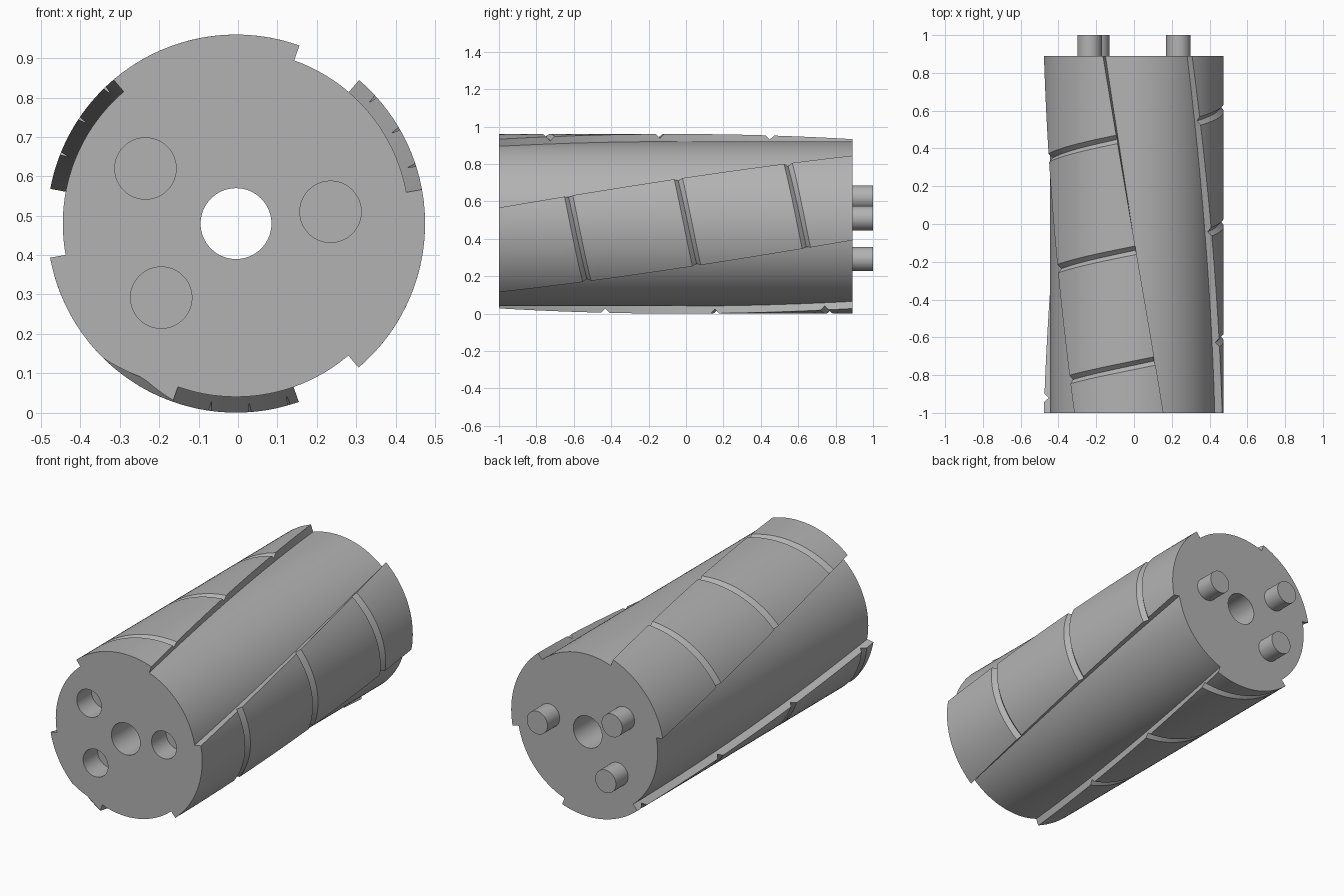
import bpy, bmesh, math

cube = bpy.data.objects.get("Cube")
if cube:
    bpy.data.objects.remove(cube, do_unlink=True)

CX, CZ = -0.005, 0.48          # roller axis
FRONT, BACK = -1.0, 0.89       # end faces
R_CORE, R_PAD = 0.44, 0.48
PAD_WIDTH = 60                 # degrees
TWIST = 39 / (BACK - FRONT)    # degrees per unit of length
PITCH, START = 0.607, -0.597   # thread groove lead and phase
HALF, DEPTH = 0.023, 0.023     # thread groove size
SOCKETS = [(-0.235, 0.62), (0.235, 0.51), (-0.195, 0.292)]

gray = bpy.data.materials.new("steel_gray")
gray.use_nodes = True
colour = (0.45, 0.45, 0.45, 1)
gray.diffuse_color = colour
gray.node_tree.nodes["Principled BSDF"].inputs["Base Color"].default_value = colour


def smooth(obj):
    bpy.ops.object.select_all(action="DESELECT")
    obj.select_set(True)
    bpy.context.view_layer.objects.active = obj
    bpy.ops.object.shade_smooth_by_angle(angle=math.radians(25))


def rod(name, x, z, radius, y0, y1, sides=48):
    bpy.ops.mesh.primitive_cylinder_add(
        vertices=sides, radius=radius, depth=y1 - y0,
        location=(x, (y0 + y1) / 2, z), rotation=(math.pi / 2, 0, 0))
    obj = bpy.context.object
    obj.name = name
    obj.data.materials.append(gray)
    return obj


def drill(target, cutter):
    cutter.hide_render = True
    mod = target.modifiers.new("drill", "BOOLEAN")
    mod.operation = "DIFFERENCE"
    mod.solver = "EXACT"
    mod.object = cutter
    bpy.context.view_layer.objects.active = target
    bpy.ops.object.modifier_apply(modifier=mod.name)
    bpy.data.objects.remove(cutter, do_unlink=True)


def pad_radius(y, angle):
    # Radius drops into a V where the continuous thread crosses the pad
    turns = (y + PITCH * angle / 360 - START) / PITCH
    distance = abs(turns - round(turns)) * PITCH
    return R_PAD - DEPTH * max(0, 1 - distance / HALF)


def helical_pad(name, first_angle, steps=24):
    # Stations follow the thread, so every groove edge lies on a mesh edge
    offsets = [-HALF, 0, HALF] + [HALF + (PITCH - 2 * HALF) * i / 10 for i in range(1, 10)]
    stations = [START + k * PITCH + o for k in range(-2, 5) for o in offsets]
    lead = PITCH / 360
    bm = bmesh.new()
    rings = []
    for c in stations:
        outer, inner = [], []
        for i in range(steps + 1):
            across = PAD_WIDTH * i / steps
            y = (c - lead * (first_angle + TWIST + across)) / (1 + lead * TWIST)
            y = min(max(y, FRONT), BACK)
            angle = first_angle + TWIST * (y - FRONT) + across
            a = math.radians(angle)
            for row, r in ((outer, pad_radius(y, angle)), (inner, R_CORE - 0.004)):
                row.append(bm.verts.new((CX + r * math.cos(a), y, CZ + r * math.sin(a))))
        rings.append((outer, inner))
    for (o1, i1), (o2, i2) in zip(rings, rings[1:]):
        r1, r2 = o1 + i1[::-1], o2 + i2[::-1]
        for j in range(len(r1)):
            k = (j + 1) % len(r1)
            bm.faces.new((r1[j], r1[k], r2[k], r2[j]))
    for outer, inner in (rings[0], rings[-1]):
        for j in range(steps):
            bm.faces.new((outer[j], inner[j], inner[j + 1], outer[j + 1]))
    bmesh.ops.remove_doubles(bm, verts=bm.verts, dist=0.0001)
    bmesh.ops.recalc_face_normals(bm, faces=bm.faces)
    mesh = bpy.data.meshes.new(name)
    bm.to_mesh(mesh)
    bm.free()
    mesh.materials.append(gray)
    obj = bpy.data.objects.new(name, mesh)
    bpy.context.collection.objects.link(obj)
    smooth(obj)


# Core with an axle bore and three blind sockets in the front
core = rod("core", CX, CZ, R_CORE, FRONT, BACK, 128)
drill(core, rod("bore_cutter", CX, CZ, 0.09, FRONT - 0.1, BACK + 0.1, 64))
for x, z in SOCKETS:
    drill(core, rod("socket_cutter", x, z, 0.078, FRONT - 0.1, FRONT + 0.13))
smooth(core)

# Locating pins on the back, in line with the sockets
for n, (x, z) in enumerate(SOCKETS):
    smooth(rod(f"locating_pin_{n + 1}", x, z, 0.065, BACK - 0.01, 1.0))

# Three raised spiral pads
for n in range(3):
    helical_pad(f"spiral_pad_{n + 1}", 70.4 + 120 * n)
